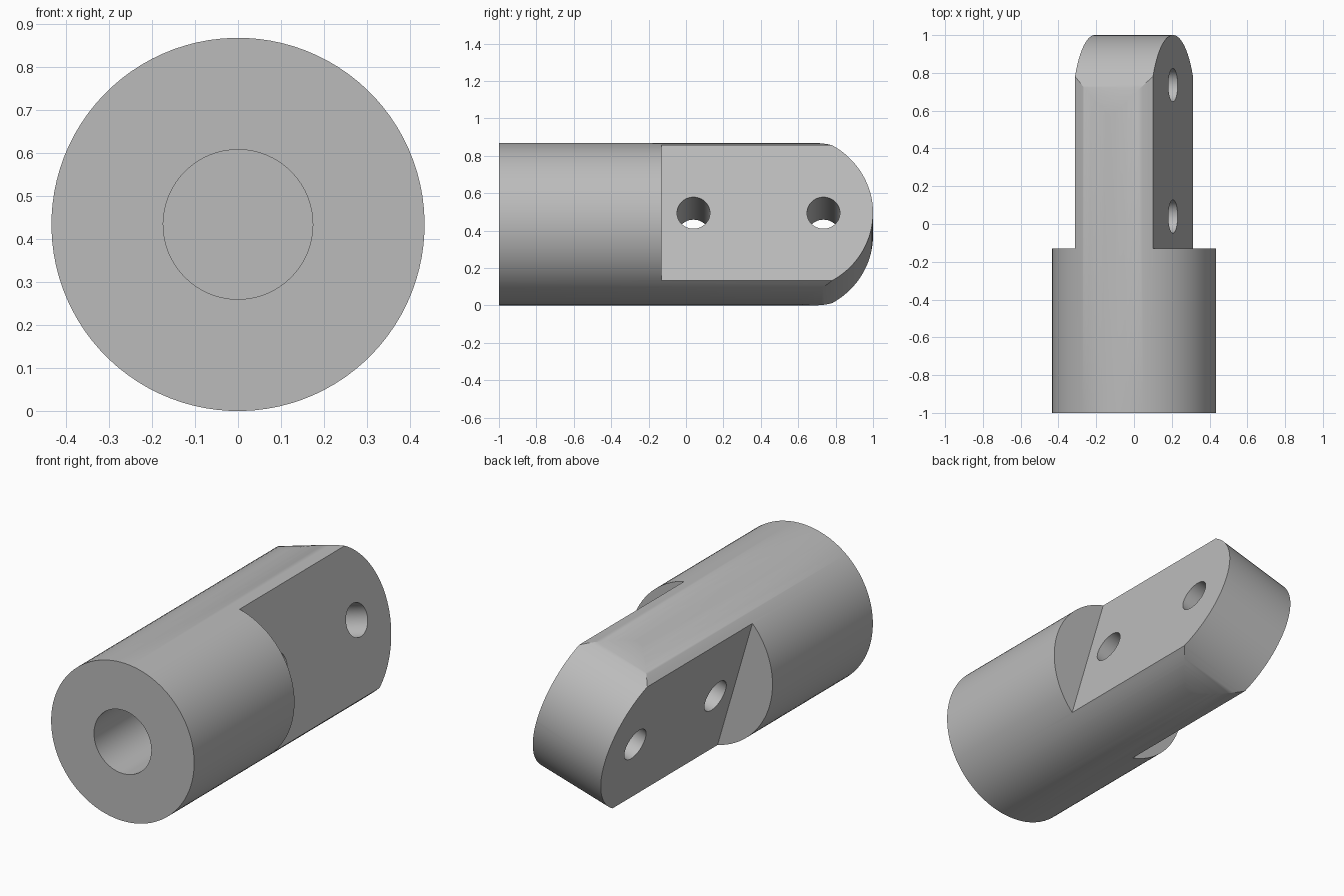
import bpy
import bmesh
from math import sin, cos, tan, pi, radians
from mathutils import Matrix

R = 0.434            # outer radius
TILT = radians(16.3)  # roll of the tongue about the long axis
STEP_Y = -0.13       # where the shaft steps down to the tongue
HALF_THICK = 0.215   # half thickness of the tongue
TIP_Y = 1 - R        # centre of the rounded tip

if "Cube" in bpy.data.objects:
    bpy.data.objects.remove(bpy.data.objects["Cube"], do_unlink=True)

steel = bpy.data.materials.new("plain_grey")
steel.use_nodes = True
grey = (0.5, 0.5, 0.5, 1)
steel.diffuse_color = grey
steel.node_tree.nodes["Principled BSDF"].inputs["Base Color"].default_value = grey


def make_object(name, bm):
    bmesh.ops.recalc_face_normals(bm, faces=bm.faces)
    mesh = bpy.data.meshes.new(name)
    bm.to_mesh(mesh)
    bm.free()
    mesh.materials.append(steel)
    obj = bpy.data.objects.new(name, mesh)
    bpy.context.collection.objects.link(obj)
    return obj


def rod(name, radius, length, centre, axis, sides):
    turn = Matrix.Rotation(pi / 2, 4, "X" if axis == "Y" else "Y")
    bm = bmesh.new()
    bmesh.ops.create_cone(bm, cap_ends=True, segments=sides, radius1=radius,
                          radius2=radius, depth=length,
                          matrix=Matrix.Translation(centre) @ turn)
    return make_object(name, bm)


def box(name, low, high):
    bm = bmesh.new()
    size = [b - a for a, b in zip(low, high)]
    middle = [(a + b) / 2 for a, b in zip(low, high)]
    bmesh.ops.create_cube(bm, size=1, matrix=Matrix.Translation(middle)
                          @ Matrix.Diagonal((*size, 1)))
    return make_object(name, bm)


def tip_envelope():
    # Round-nosed outline in the YZ plane, flaring gently clear of the shaft
    first = radians(4)
    steps = 60
    angles = [first + (pi - 2 * first) * i / steps for i in range(steps + 1)]
    outline = [(TIP_Y + R * sin(a), R * cos(a)) for a in angles]
    back = -1.2
    flare = R / cos(first) - tan(first) * (back - TIP_Y)
    outline = [(back, flare)] + outline + [(back, -flare)]
    bm = bmesh.new()
    face = bm.faces.new([bm.verts.new((-1, y, z)) for y, z in outline])
    side = bmesh.ops.extrude_face_region(bm, geom=[face])["geom"]
    bmesh.ops.translate(bm, vec=(2, 0, 0),
                        verts=[v for v in side if isinstance(v, bmesh.types.BMVert)])
    return make_object("tip_envelope", bm)


def apply_cut(target, cutter, operation="DIFFERENCE"):
    cutter.hide_render = True
    mod = target.modifiers.new(cutter.name, "BOOLEAN")
    mod.object, mod.operation, mod.solver = cutter, operation, "EXACT"
    bpy.context.view_layer.objects.active = target
    bpy.ops.object.modifier_apply(modifier=mod.name)
    bpy.data.objects.remove(cutter, do_unlink=True)


# Round shaft
body = rod("rod_end_shaft", R, 2, (0, 0, 0), "Y", 96)

# Rounded tip
apply_cut(body, tip_envelope(), "INTERSECT")

# Two flats that form the tongue
for side in (-1, 1):
    xs = sorted((side * HALF_THICK, side))
    apply_cut(body, box("flat_cutter", (xs[0], STEP_Y, -1), (xs[1], 1.2, 1)))

# Cross holes through the tongue
for y in (0.04, 0.735):
    apply_cut(body, rod("cross_hole_cutter", 0.088, 2, (0, y, 0), "X", 48))

# Blind bore in the front face
bore_depth = STEP_Y + 1
apply_cut(body, rod("bore_cutter", 0.174, bore_depth + 0.2,
                    (0, STEP_Y - (bore_depth + 0.2) / 2, 0), "Y", 64))

# Roll the part and stand it on the ground
body.data.transform(Matrix.Translation((0, 0, R)) @ Matrix.Rotation(-TILT, 4, "Y"))
bpy.ops.object.select_all(action="DESELECT")
body.select_set(True)
bpy.context.view_layer.objects.active = body
bpy.ops.object.shade_smooth_by_angle(angle=radians(30))
